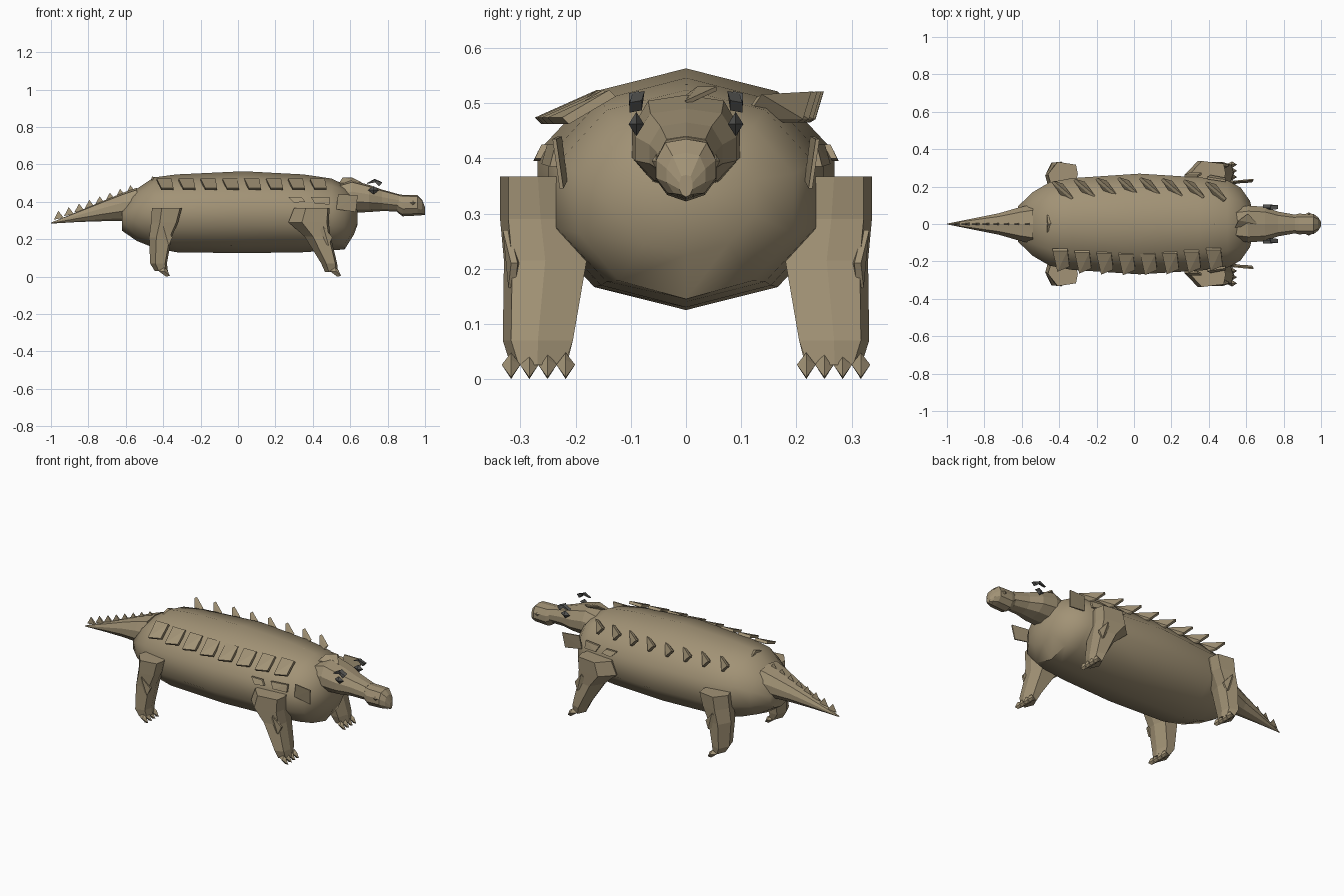
import bpy
import bmesh
from math import sin, cos, pi, radians
from mathutils import Vector

if "Cube" in bpy.data.objects:
    bpy.data.objects.remove(bpy.data.objects["Cube"], do_unlink=True)


def material(name, colour):
    mat = bpy.data.materials.new(name)
    mat.use_nodes = True
    mat.diffuse_color = (*colour, 1)
    mat.node_tree.nodes["Principled BSDF"].inputs["Base Color"].default_value = (*colour, 1)
    return mat


HIDE = material("khaki hide", (0.36, 0.29, 0.18))
DARK = material("dark grey", (0.085, 0.085, 0.08))


def finish(name, bm, mat, smooth=False):
    bmesh.ops.recalc_face_normals(bm, faces=bm.faces)
    mesh = bpy.data.meshes.new(name)
    bm.to_mesh(mesh)
    bm.free()
    mesh.materials.append(mat)
    ob = bpy.data.objects.new(name, mesh)
    bpy.context.collection.objects.link(ob)
    if smooth:
        bpy.ops.object.select_all(action="DESELECT")
        ob.select_set(True)
        bpy.context.view_layer.objects.active = ob
        bpy.ops.object.shade_smooth_by_angle(angle=radians(50))
    return ob


def loft(name, rings, mat=HIDE, smooth=False):
    """Skin a row of equal rings and close both ends."""
    bm = bmesh.new()
    loops = [[bm.verts.new(p) for p in ring] for ring in rings]
    n = len(loops[0])
    for a, b in zip(loops, loops[1:]):
        for i in range(n):
            j = (i + 1) % n
            bm.faces.new((a[i], a[j], b[j], b[i]))
    bm.faces.new(loops[0])
    bm.faces.new(loops[-1])
    return finish(name, bm, mat, smooth)


def hull(name, points, mat=HIDE):
    """Convex solid around a few points."""
    bm = bmesh.new()
    for p in points:
        bm.verts.new(p)
    bmesh.ops.convex_hull(bm, input=bm.verts)
    return finish(name, bm, mat)


def plate(name, points, offset, mat=HIDE):
    pts = [Vector(p) for p in points]
    return hull(name, pts + [p + Vector(offset) for p in pts], mat)


def gem(name, centre, size, mat):
    c = Vector(centre)
    pts = []
    for axis in range(3):
        for s in (-1, 1):
            d = Vector((0, 0, 0))
            d[axis] = s * size[axis]
            pts.append(c + d)
    return hull(name, pts, mat)


# Barrel body: x, centre height, half width, half height
body = [(-.62, .315, .10, .07), (-.54, .33, .18, .14), (-.45, .342, .235, .188),
        (-.33, .338, .258, .208), (.03, .344, .283, .219), (.35, .338, .262, .208),
        (.5, .332, .245, .192), (.57, .318, .205, .173), (.62, .33, .13, .105),
        (.64, .32, .05, .04)]
loft("body", [[(x, w * cos(pi / 2 + i * pi / 5), cz + h * sin(pi / 2 + i * pi / 5))
               for i in range(10)] for x, cz, w, h in body], smooth=True)

# Faceted section shared by head and tail
HALF = [(0, 1), (.7, .94), (1, .65), (1, .35), (.62, .1), (0, 0)]
SECTION = HALF + [(-y, z) for y, z in HALF[-2:0:-1]]


def faceted(name, stations):
    return loft(name, [[(x, w * y, lo + (hi - lo) * z) for y, z in SECTION]
                       for x, w, lo, hi in stations])


faceted("head", [(.53, .085, .35, .49), (.61, .098, .34, .515), (.70, .092, .345, .49),
                 (.77, .066, .35, .465), (.86, .05, .348, .44)])
faceted("snout", [(.85, .048, .345, .44), (.88, .055, .322, .437), (.96, .054, .326, .435),
                  (.985, .035, .328, .41), (1, .012, .33, .37)])
faceted("tail", [(-.54, .105, .285, .475), (-.61, .09, .297, .45), (-.72, .058, .296, .405),
                 (-.85, .032, .292, .35), (-1, .002, .283, .288)])

# Crest behind the head
plate("head_crest", [(.54, -.02, .50), (.66, 0, .505), (.61, .055, .53), (.56, .02, .53)],
      (0, 0, -.008))

# Spikes along the tail ridge
for i in range(8):
    x = -.96 + i * .055
    z = .30 + (x + 1) * .355
    hull("tail_spike", [(x - .025, 0, z - .01), (x + .028, -.008, z), (x + .028, .008, z),
                        (x, 0, z + .037)])

# Two rows of back scutes
for i in range(8):
    x = -.39 + i * .117
    inset = .025 * abs(x / .45) ** 2
    plate("right_scute", [(x - .045, -.15 + inset, .512), (x + .035, -.15 + inset, .512),
                          (x + .045, -.235 + inset, .462), (x - .02, -.262 + inset, .462)],
          (0, -.012, .012))
    plate("left_scute", [(x - .05, .24 - inset, .515), (x, .225 - inset, .465),
                         (x + .055, .15 - inset, .51), (x + .035, .12 - inset, .465)],
          (.01, .01, .006))

# Single scutes at each end of the back
for x, z in ((-.43, .515), (.46, .515)):
    hull("end_scute", [(x - .035, -.045, z), (x - .035, .05, z), (x + .045, .01, z),
                       (x - .03, 0, z + .02)])


def leg(name, side, stations):
    """Six-sided limb: z, back x, front x, inner y, outer y."""
    rings = []
    for z, x0, x1, y0, y1 in stations:
        m = (y0 + y1) / 2
        xm = x0 + (x1 - x0) * .35
        ring = [(x0, m), (xm, y1), (x1, y1 - .015), (x1 + .01, m), (x1 - .01, y0), (x0 + .02, y0)]
        rings.append([(x, side * y, z) for x, y in ring])
    return loft(name, rings)


for side, word in ((1, "left"), (-1, "right")):
    # Limbs
    leg(word + "_front_leg", side, [(.367, .30, .48, .20, .337), (.29, .27, .475, .19, .337),
                                    (.215, .355, .485, .18, .33), (.07, .445, .52, .205, .332),
                                    (.025, .465, .525, .22, .318)])
    leg(word + "_hind_leg", side, [(.367, -.46, -.31, .20, .332), (.29, -.465, -.33, .19, .33),
                                   (.21, -.475, -.365, .19, .328), (.07, -.47, -.39, .205, .328),
                                   (.03, -.445, -.385, .215, .318)])
    # Toes
    for x in (.525, -.39):
        for k in range(4):
            y = side * (.218 + k * .033)
            hull(word + "_toe", [(x - .035, y, .03), (x, y - .017, .026), (x, y + .017, .026),
                                 (x - .005, y, .048), (x + .012, y, .035),
                                 (x + .026, y, .003), (x + .005, y, .0)])
    # Knee fins and shoulder scales
    for x in (.455, -.40):
        plate(word + "_knee_fin", [(x - .05, side * .29, .21), (x + .03, side * .31, .165),
                                   (x + .05, side * .305, .21), (x, side * .32, .27)],
              (0, side * .012, 0))
    plate(word + "_neck_plate", [(.535, side * .225, .44), (.64, side * .235, .435),
                                 (.63, side * .222, .345), (.525, side * .215, .36)],
          (0, side * .007, 0))
    plate(word + "_shoulder_scale", [(.27, side * .25, .425), (.34, side * .25, .425),
                                     (.36, side * .262, .40), (.30, side * .265, .395)],
          (0, side * .012, 0))
    plate(word + "_chest_scale", [(.39, side * .24, .425), (.49, side * .225, .425),
                                  (.49, side * .235, .385), (.41, side * .25, .39)],
          (0, side * .012, 0))
    # Eyes and dark brows
    gem(word + "_eye", (.725, side * .09, .462), (.03, .014, .022), DARK)
    plate(word + "_brow_back", [(.69, side * .085, .50), (.73, side * .085, .522),
                                (.74, side * .085, .508)], (0, side * .018, -.004), DARK)
    plate(word + "_brow_front", [(.73, side * .075, .522), (.77, side * .08, .505),
                                 (.755, side * .08, .487), (.735, side * .08, .505)],
          (0, side * .022, -.004), DARK)
    # Nostrils and fangs
    gem(word + "_nostril", (.935, side * .054, .395), (.016, .008, .013), HIDE)
    hull(word + "_fang", [(.955, side * .004, .37), (.955, side * .028, .365),
                          (.995, side * .012, .365), (.985, side * .013, .328)])
